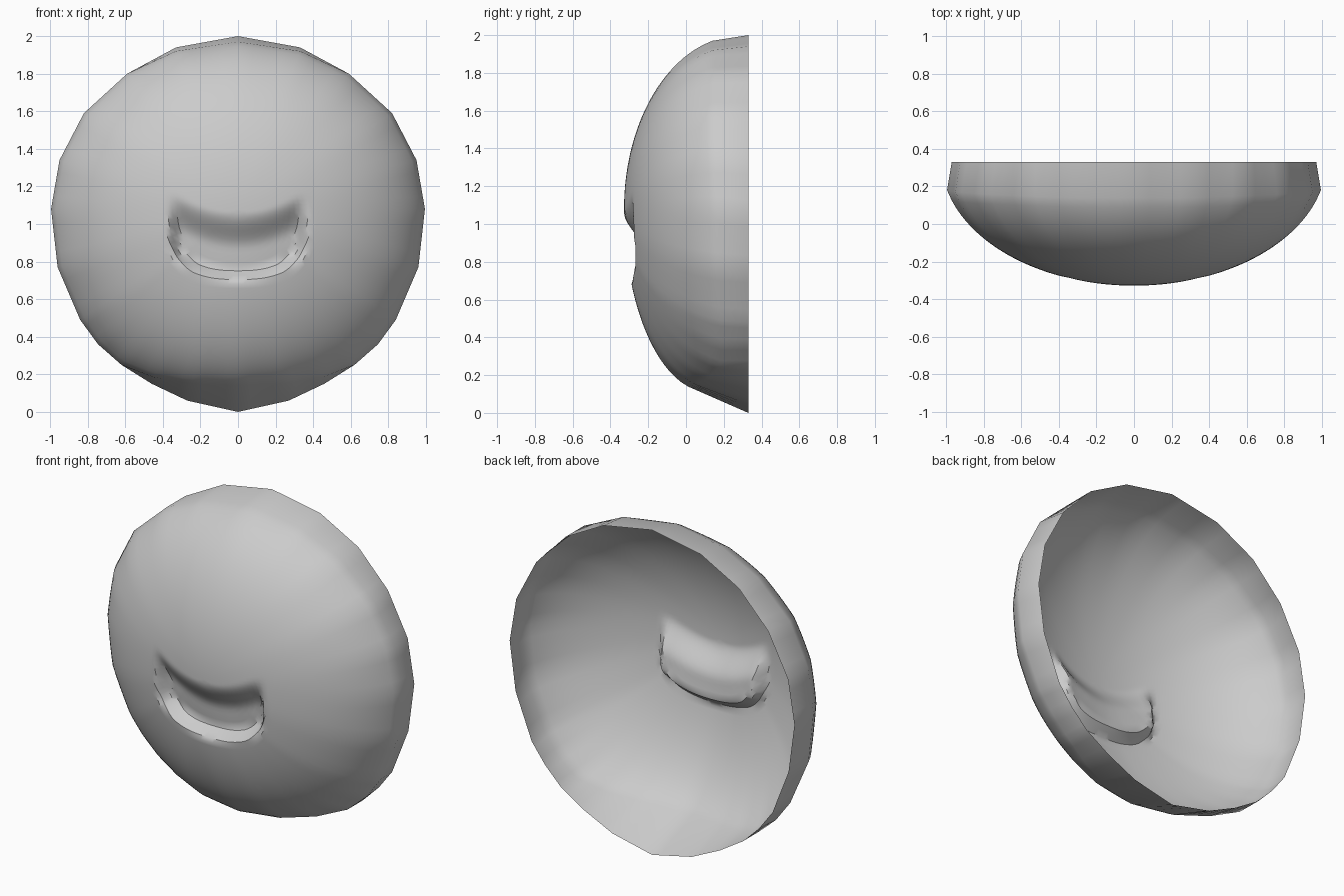
import bpy, bmesh, math
from mathutils import Vector

if "Cube" in bpy.data.objects:
    bpy.data.objects.remove(bpy.data.objects["Cube"])

SUB = 4      # subdivisions per polygon side
RINGS = 40   # rings from dome centre to crease
CENTRE = Vector((0, -0.328, 1.08))

# Right half of the crease loop and of the back rim, top to bottom
crease_half = [(0, .14, 1.97), (.33, .14, 1.92), (.59, .15, 1.80), (.82, .16, 1.59),
               (.95, .17, 1.34), (.995, .18, 1.08), (.96, .18, .77), (.84, .185, .49),
               (.745, .19, .36), (.62, .18, .25), (.45, .12, .185), (.25, .05, .15), (0, .01, .14)]
rim_half = [(0, 2), (.33, 1.94), (.59, 1.80), (.79, 1.59), (.925, 1.33), (.97, 1.06),
            (.93, .76), (.82, .48), (.73, .36), (.62, .25), (.46, .15), (.27, .06), (0, 0)]


def mirrored(pts):
    pts = [Vector(p) for p in pts]
    return pts + [Vector((-p.x, p.y, p.z)) for p in reversed(pts[1:-1])]


crease = mirrored(crease_half)
rim = mirrored([(x, .33, z) for x, z in rim_half])


def loop_point(pts, i, smooth):
    n, (k, s) = len(pts), divmod(i, SUB)
    u = s / SUB
    a, b, c, d = (pts[(k + j) % n] for j in (-1, 0, 1, 2))
    if not smooth:
        return b.lerp(c, u)
    return .5 * (2 * b + (c - a) * u + (2 * a - 5 * b + 4 * c - d) * u**2
                 + (3 * b - a - 3 * c + d) * u**3)


def step(v):
    v = max(0, min(1, v))
    return v * v * (3 - 2 * v)


# Depth of the smile-shaped dent
def dent(x, z):
    half = .38
    if abs(x) >= half:
        return 0
    top = 1.06 + .9 * x * x
    bottom = .92 - .235 * math.sqrt(1 - (x / half) ** 2)
    return .085 * step((top - z) / .19) * step((z - bottom) / .08) * step((half - abs(x)) / .08)


def dome_depth(t, k=.94):
    return (1 - math.sqrt(1 - k * t * t)) / (1 - math.sqrt(1 - k))


bm = bmesh.new()
count = len(crease) * SUB

# Dome rings, round inside and polygonal at the crease
rings = []
for r in range(1, RINGS + 1):
    t = r / RINGS
    ring = []
    for i in range(count):
        p = loop_point(crease, i, True).lerp(loop_point(crease, i, False), t**5)
        q = CENTRE.lerp(p, t)
        q.y = CENTRE.y + (p.y - CENTRE.y) * dome_depth(t) + dent(q.x, q.z)
        ring.append(bm.verts.new(q))
    rings.append(ring)

# Back rim band
rings.append([bm.verts.new(loop_point(rim, i, False)) for i in range(count)])

hub = bm.verts.new(CENTRE + Vector((0, dent(CENTRE.x, CENTRE.z), 0)))
for i in range(count):
    j = (i + 1) % count
    bm.faces.new((hub, rings[0][j], rings[0][i]))
    for a, b in zip(rings, rings[1:]):
        bm.faces.new((a[i], a[j], b[j], b[i]))
bmesh.ops.recalc_face_normals(bm, faces=bm.faces)
bm.faces.ensure_lookup_table()
bm.normal_update()
if hub.normal.y > 0:
    bmesh.ops.reverse_faces(bm, faces=bm.faces)

mesh = bpy.data.meshes.new("dented_shell")
bm.to_mesh(mesh)
bm.free()
shell = bpy.data.objects.new("dented_shell", mesh)
bpy.context.collection.objects.link(shell)
bpy.context.view_layer.objects.active = shell
shell.select_set(True)
bpy.ops.object.shade_smooth_by_angle(angle=math.radians(35))
